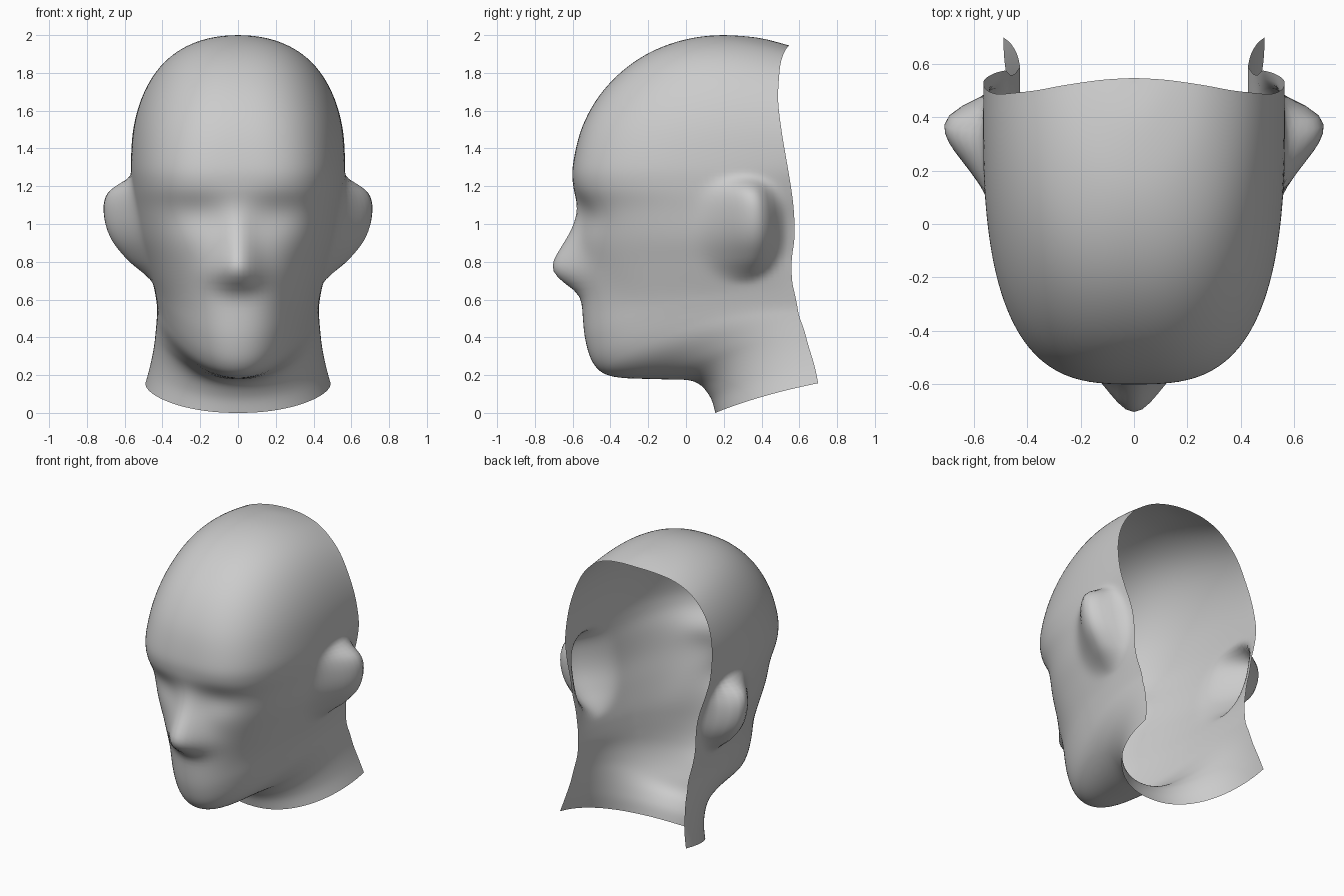
import bpy, bmesh
from math import sin, cos, pi, exp

if "Cube" in bpy.data.objects:
    bpy.data.objects.remove(bpy.data.objects["Cube"])

# Each rib runs from the midline profile round to the open back edge:
# midline y, z, back edge x, y, z, roundness exponent
RIBS = [
    (.545, 1.945, 0, .548, 1.945, 2), (.37, 1.988, .12, .541, 1.94, 2),
    (.13, 1.998, .255, .522, 1.913, 2.2), (-.09, 1.952, .365, .502, 1.855, 2.4),
    (-.28, 1.855, .45, .492, 1.77, 2.5), (-.44, 1.705, .515, .488, 1.65, 2.6),
    (-.548, 1.52, .555, .505, 1.5, 2.8), (-.598, 1.32, .569, .535, 1.32, 3.05),
    (-.598, 1.2, .565, .555, 1.2, 3.05), (-.575, 1.08, .555, .57, 1.08, 2.8),
    (-.565, .92, .535, .575, .94, 2.6), (-.56, .75, .495, .56, .81, 2.4),
    (-.55, .55, .46, .562, .70, 2.25), (-.533, .38, .44, .578, .62, 2.2),
    (-.485, .25, .43, .59, .56, 2.15), (-.385, .19, .43, .60, .51, 2.1),
    (-.15, .178, .435, .625, .44, 2.05), (.04, .168, .445, .65, .35, 2.05),
    (.125, .09, .465, .68, .25, 2.1), (.155, 0, .49, .70, .157, 2.2),
]
NOSE = [(.6, 0), (.65, .03), (.69, .1), (.74, .15), (.79, .155), (.85, .122),
        (.95, .06), (1.05, .018), (1.15, 0)]
EAR_Z = [(.69, 0), (.74, .04), (.8, .1), (.9, .16), (1.0, .185), (1.1, .178),
         (1.17, .145), (1.21, .085), (1.25, 0)]
EAR_Y = [(.04, 0), (.12, .15), (.22, .48), (.3, .82), (.38, 1), (.43, .88), (.47, .45), (.51, 0)]
STEPS, COLS = 6, 44


def spline(a, b, c, d, t):
    return b + .5 * t * (c - a + t * (2*a - 5*b + 4*c - d + t * (3*(b - c) + d - a)))


def clamp(v):
    return min(1, max(0, v))


def curve(pts, v):
    """Smooth curve through (position, height) pairs, zero outside."""
    if not pts[0][0] < v < pts[-1][0]:
        return 0
    h = [p[1] for p in pts]
    i = next(k for k in range(len(pts) - 1) if v <= pts[k + 1][0])
    t = (v - pts[i][0]) / (pts[i + 1][0] - pts[i][0])
    return max(0, spline(h[max(i-1, 0)], h[i], h[i+1], h[min(i+2, len(h)-1)], t))


def rib_points(py, pz, ex, ey, ez, n):
    """Half superellipse from midline to back edge, evenly spaced by length."""
    w = clamp((.95 - pz) / .5) * (1 - .7 * clamp(py / .15))
    raw = []
    for k in range(241):
        a = pi / 2 * (k / 240)
        fx = sin(a) ** (2 / n)
        s = 1 - max(cos(a), 0) ** (2 / n) if k < 240 else 1
        f = s * (1 - w) + fx ** 2.1 * w
        raw.append((ex * fx, py + (ey - py) * s, pz + (ez - pz) * f))
    acc = [0]
    for p, q in zip(raw, raw[1:]):
        acc.append(acc[-1] + sum((u - v) ** 2 for u, v in zip(p, q)) ** .5)
    out, k = [], 0
    for c in range(COLS + 1):
        d = acc[-1] * c / COLS
        while k < 239 and acc[k + 1] < d:
            k += 1
        t = min(1, (d - acc[k]) / max(acc[k + 1] - acc[k], 1e-9))
        out.append([u + (v - u) * t for u, v in zip(raw[k], raw[k + 1])])
    return out


def sculpt(p):
    """Nose, eye sockets, cheek hollows and ears pushed out of the smooth skull."""
    x, y, z = p
    if y < 0:
        width = .125 - .055 * clamp((z - .74) / .25)
        y -= curve(NOSE, z) * exp(-(x / width) ** 2)
        y += .035 * exp(-((x - .21) / .15) ** 2 - ((z - 1.05) / .1) ** 2)
        y += .02 * exp(-((x - .3) / .09) ** 2 - ((z - .6) / .17) ** 2)
    elif x > .3:
        # the skull tapers in behind the ear
        x -= .055 * exp(-((z - .98) / .22) ** 2) * clamp((y - .2) / .35) ** 1.5
        # the ear narrows to an oval towards its top and bottom
        oval = max(.45, max(0, 1 - ((z - .98) / .28) ** 2) ** .42)
        x += curve(EAR_Z, z) * curve(EAR_Y, .28 + (y - .28) / oval)
    return x, y, z


# Head shell: interpolate ribs, mirror each across the midline, skin them
rows = []
last = len(RIBS) - 1
for i in range(last):
    q = [RIBS[max(i-1, 0)], RIBS[i], RIBS[i+1], RIBS[min(i+2, last)]]
    for k in range(STEPS + (i == last - 1)):
        rib = [spline(*v, k / STEPS) for v in zip(*q)]
        half = [sculpt(p) for p in rib_points(*rib)]
        rows.append([(-x, y, z) for x, y, z in half[:0:-1]] + half)

bm = bmesh.new()
grid = [[bm.verts.new(p) for p in r] for r in rows]
for r, s in zip(grid, grid[1:]):
    for j in range(len(r) - 1):
        bm.faces.new((r[j], s[j], s[j + 1], r[j + 1]))
bmesh.ops.remove_doubles(bm, verts=bm.verts, dist=.0005)
# Relax the interior slightly so the features blend into the skull
inner = [v for v in bm.verts if not v.is_boundary]
for _ in range(3):
    bmesh.ops.smooth_vert(bm, verts=inner, factor=.5, use_axis_x=True, use_axis_y=True, use_axis_z=True)
for f in bm.faces:
    f.smooth = True
mesh = bpy.data.meshes.new("head_shell")
bm.to_mesh(mesh)
bm.free()
bpy.context.collection.objects.link(bpy.data.objects.new("head_shell", mesh))
